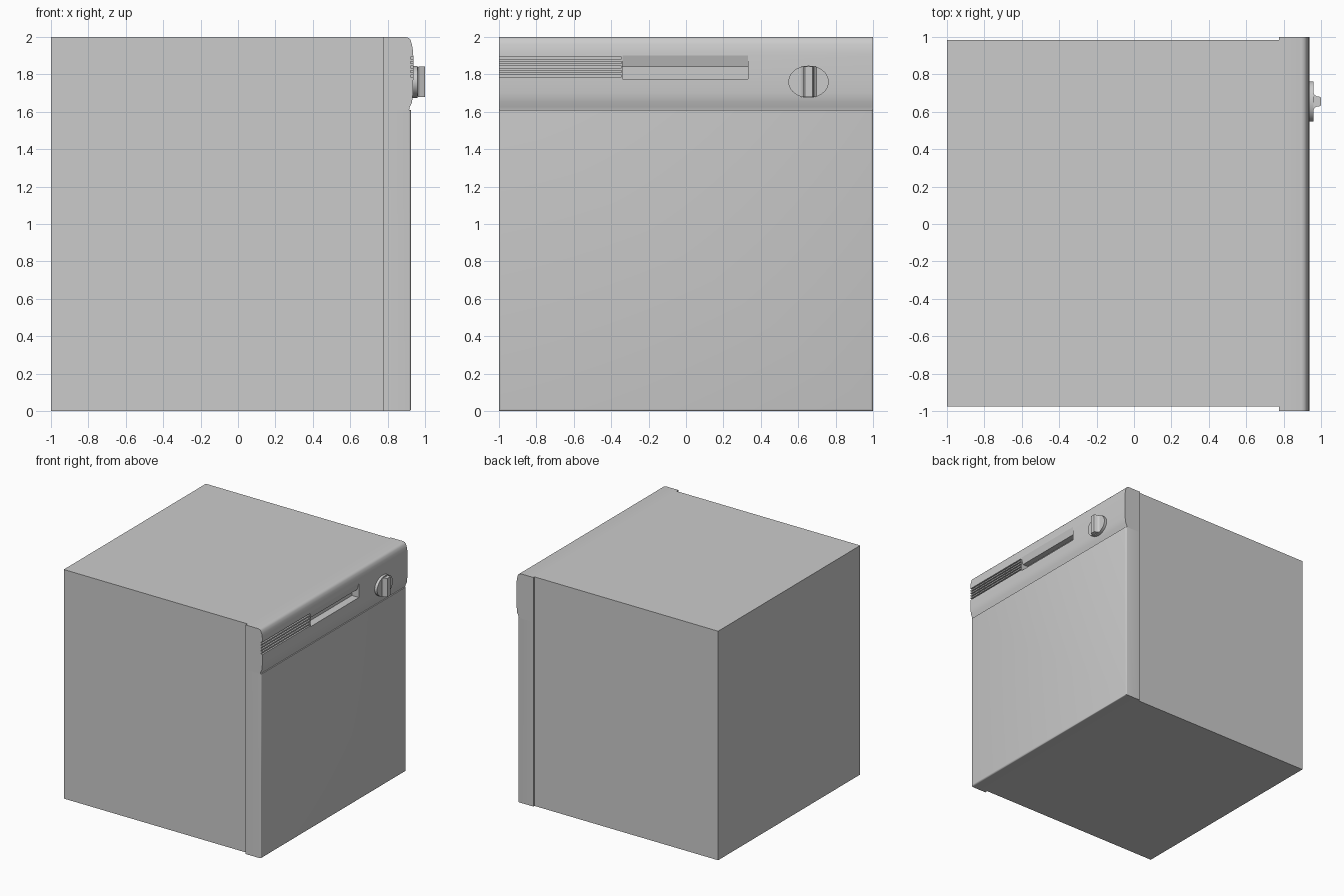
import bpy, bmesh, math
from mathutils import Matrix

if "Cube" in bpy.data.objects:
    bpy.data.objects.remove(bpy.data.objects["Cube"])


def finish(name, bm, angle=35):
    bmesh.ops.recalc_face_normals(bm, faces=bm.faces)
    me = bpy.data.meshes.new(name)
    bm.to_mesh(me)
    bm.free()
    ob = bpy.data.objects.new(name, me)
    bpy.context.collection.objects.link(ob)
    bpy.ops.object.select_all(action='DESELECT')
    ob.select_set(True)
    bpy.context.view_layer.objects.active = ob
    bpy.ops.object.shade_smooth_by_angle(angle=math.radians(angle))
    return ob


def add_box(bm, x0, x1, y0, y1, z0, z1):
    m = (Matrix.Translation(((x0 + x1) / 2, (y0 + y1) / 2, (z0 + z1) / 2))
         @ Matrix.Diagonal((x1 - x0, y1 - y0, z1 - z0, 1)))
    bmesh.ops.create_cube(bm, size=1, matrix=m)


def extrude_profile(bm, pts, y0, y1):
    # closed x-z outline swept along y
    f = bm.faces.new([bm.verts.new((x, y0, z)) for x, z in pts])
    r = bmesh.ops.extrude_face_region(bm, geom=[f])
    for v in r['geom']:
        if isinstance(v, bmesh.types.BMVert):
            v.co.y = y1


def cut(ob, cutter):
    cutter.hide_render = True
    m = ob.modifiers.new('cut', 'BOOLEAN')
    m.object = cutter
    m.solver = 'EXACT'
    bpy.context.view_layer.objects.active = ob
    bpy.ops.object.modifier_apply(modifier=m.name)
    bpy.data.objects.remove(cutter)


# cabinet
bm = bmesh.new()
add_box(bm, -1, 0.78, -0.975, 0.985, 0, 2)
finish('cabinet', bm)

# door panel with softened edges
bm = bmesh.new()
add_box(bm, 0.775, 0.925, -1, 1, 0, 1.61)
edges = [e for e in bm.edges if all(v.co.x > 0.9 for v in e.verts)
         and not all(v.co.z > 1.6 for v in e.verts)]
bmesh.ops.bevel(bm, geom=edges, offset=0.012, segments=3, profile=0.5, affect='EDGES')
finish('door', bm)

# control panel with a gently bulging section
bm = bmesh.new()
extrude_profile(bm, [(0.775, 1.61), (0.915, 1.61), (0.918, 1.625), (0.93, 1.65),
                     (0.936, 1.70), (0.937, 1.77), (0.937, 1.90), (0.935, 1.93),
                     (0.93, 1.96), (0.922, 1.985), (0.91, 1.996), (0.895, 2.0),
                     (0.775, 2.0)], -1, 1)
panel = finish('control_panel', bm)

# vent grooves and handle recess
bm = bmesh.new()
for i in range(5):
    z = 1.785 + i * 0.024
    add_box(bm, 0.922, 1, -1.1, -0.345, z, z + 0.012)
cut(panel, finish('vent_cutter', bm))
bm = bmesh.new()
extrude_profile(bm, [(0.87, 1.775), (1.0, 1.775), (1.0, 1.90), (0.937, 1.90),
                     (0.92, 1.84), (0.87, 1.84)], -0.34, 0.33)
cut(panel, finish('handle_cutter', bm))
bpy.ops.object.select_all(action='DESELECT')
panel.select_set(True)
bpy.context.view_layer.objects.active = panel
bpy.ops.object.shade_smooth_by_angle(angle=math.radians(35))

# oval dial base
KY, KZ = 0.655, 1.76
bm = bmesh.new()
bmesh.ops.create_cone(bm, cap_ends=True, segments=40, radius1=1, radius2=1, depth=0.03,
                      matrix=Matrix.Translation((0.946, KY, KZ))
                      @ Matrix.Diagonal((1, 0.108, 0.086, 1))
                      @ Matrix.Rotation(math.pi / 2, 4, 'Y'))
finish('dial_base', bm)

# dial grip: ridge flaring into the base
bm = bmesh.new()
half = [(0.955, 0.06), (0.963, 0.038), (0.975, 0.028), (0.992, 0.026), (1.0, 0.02)]
outline = [(x, KY - w) for x, w in half] + [(x, KY + w) for x, w in reversed(half)]
f = bm.faces.new([bm.verts.new((x, y, KZ - 0.082)) for x, y in outline])
r = bmesh.ops.extrude_face_region(bm, geom=[f])
for v in r['geom']:
    if isinstance(v, bmesh.types.BMVert):
        v.co.z = KZ + 0.082
# the flared foot stays within the oval
for v in bm.verts:
    d = (v.co.y - KY) / 0.108
    lim = 0.086 * math.sqrt(max(0, 1 - d * d))
    v.co.z = KZ + max(-lim, min(lim, v.co.z - KZ))
finish('dial_grip', bm)
